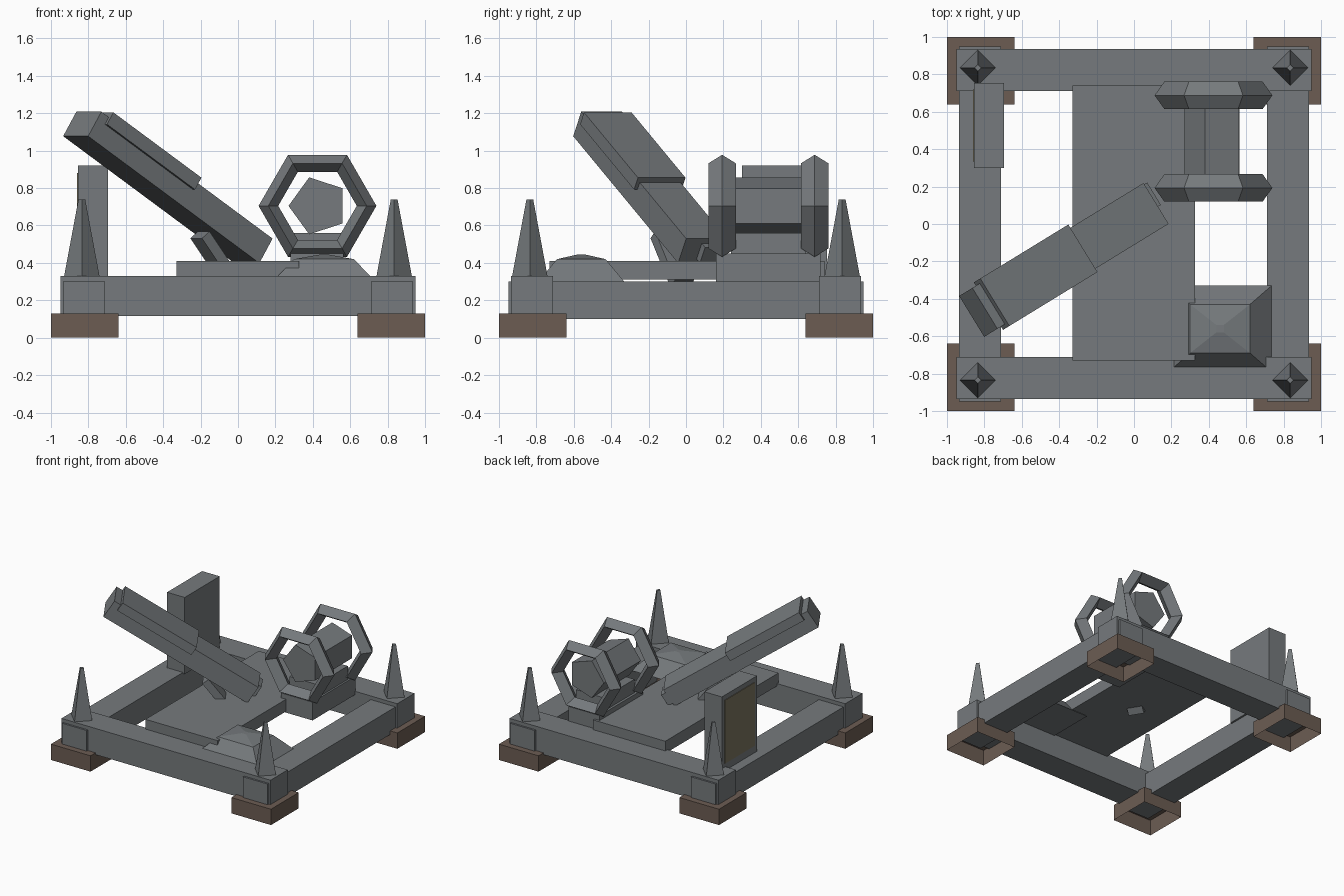
import bpy, bmesh, math
from mathutils import Matrix, Vector

if "Cube" in bpy.data.objects:
    bpy.data.objects.remove(bpy.data.objects["Cube"], do_unlink=True)


def material(name, rgb):
    m = bpy.data.materials.new(name)
    m.use_nodes = True
    m.diffuse_color = (*rgb, 1)
    m.node_tree.nodes["Principled BSDF"].inputs["Base Color"].default_value = (*rgb, 1)
    return m


GREY = material("steel grey", (0.18, 0.195, 0.205))
BROWN = material("brown", (0.15, 0.108, 0.086))
TAN = material("olive tan", (0.2, 0.175, 0.115))


def finish(name, bm, mat):
    bmesh.ops.recalc_face_normals(bm, faces=bm.faces)
    mesh = bpy.data.meshes.new(name)
    bm.to_mesh(mesh)
    bm.free()
    mesh.materials.append(mat)
    ob = bpy.data.objects.new(name, mesh)
    bpy.context.collection.objects.link(ob)
    return ob


def box(name, xs, ys, zs, mat=GREY, frame=Matrix(), open_bottom=False):
    """Box from its ranges, optionally placed in a tilted frame."""
    bm = bmesh.new()
    bmesh.ops.create_cube(bm, size=1)
    if open_bottom:
        low = min(bm.faces, key=lambda f: f.calc_center_median().z)
        bmesh.ops.delete(bm, geom=[low], context='FACES')
    for v in bm.verts:
        v.co = frame @ Vector([(r[0] + r[1]) / 2 + c * (r[1] - r[0])
                               for r, c in zip((xs, ys, zs), v.co)])
    return finish(name, bm, mat)


def loft(name, loops, mat=GREY, closed=False):
    """Skin successive loops of points, capped or joined into a ring."""
    bm = bmesh.new()
    rows = [[bm.verts.new(p) for p in loop] for loop in loops]
    pairs = list(zip(rows, rows[1:]))
    if closed:
        pairs.append((rows[-1], rows[0]))
    else:
        bm.faces.new(rows[0])
        bm.faces.new(rows[-1])
    for a, b in pairs:
        for i in range(len(a)):
            j = (i + 1) % len(a)
            bm.faces.new((a[i], a[j], b[j], b[i]))
    return finish(name, bm, mat)


def span(a, b, sign=1):
    return tuple(sorted((a * sign, b * sign)))


def polygon(n, radius, start=0.0):
    return [(radius * math.cos(start + math.tau * i / n),
             radius * math.sin(start + math.tau * i / n)) for i in range(n)]


# Base frame beams
for side, word in ((-1, "front"), (1, "back")):
    box(word + "_beam", (-0.95, 0.95), span(0.71, 0.935, side), (0.115, 0.33))
for side, word in ((-1, "right"), (1, "left")):
    box(word + "_beam", span(0.71, 0.935, side), (-0.95, 0.95), (0.1, 0.3))

# Hollow feet and corner spikes
for sx, xw in ((-1, "right"), (1, "left")):
    for sy, yw in ((-1, "front"), (1, "back")):
        tag = yw + "_" + xw
        box(tag + "_foot", span(0.64, 1, sx), span(0.64, 1, sy), (0, 0.13),
            BROWN, open_bottom=True)
        loft(tag + "_spike", [[(0.835 * sx + x, 0.835 * sy + y, z)
                               for x, y in polygon(4, r)]
                              for r, z in ((0.1, 0.3), (0.018, 0.74))])

# Deck plate
box("deck", (-0.33, 0.325), (-0.73, 0.74), (0.31, 0.41))

# Tilted arm with its sleeve, brace and end block
yaw = Matrix.Rotation(math.radians(211.5), 4, 'Z')
arm = (Matrix.Translation((0.118, 0.11, 0.53)) @ yaw
       @ Matrix.Rotation(math.radians(-32.3), 4, 'Y'))
box("arm", (0, 1.27), (-0.128, 0.128), (-0.155, 0), frame=arm)
box("arm_sleeve", (0.562, 1.215), (-0.149, 0.149), (-0.045, 0.03), frame=arm)
box("arm_end_block", (-0.04, 0.05), (-0.12, 0.02), (-0.13, -0.03), frame=arm)
brace = (Matrix.Translation((-0.03, -0.02, 0.29)) @ yaw
         @ Matrix.Rotation(math.radians(-52), 4, 'Y'))
box("arm_brace", (0, 0.33), (-0.06, 0.06), (-0.03, 0.03), frame=brace)

# Hexagonal rings with a diamond section, holding a five-sided drum
CX, CZ = 0.425, 0.705
for y, word in ((0.193, "front"), (0.688, "back")):
    loft(word + "_ring", [[(CX + px, y + dy, CZ + pz) for px, pz in polygon(6, r)]
                          for r, dy in ((0.315, 0), (0.263, 0.073),
                                        (0.21, 0), (0.263, -0.073))], closed=True)
loft("drum", [[(CX + 0.005 + px, y, CZ + pz) for px, pz in polygon(5, 0.16, math.pi)]
              for y in (0.2, 0.68)])
box("cradle_base", (0.28, 0.565), (0.16, 0.72), (0.3, 0.45))
box("cradle_top", (0.3, 0.55), (0.24, 0.64), (0.44, 0.56))

# Low faceted mound
mound = loft("mound", [[(0.46 + sx * hx, -0.56 + sy * hy, z)
                        for sx, sy in ((-1, -1), (1, -1), (1, 1), (-1, 1))]
                       for hx, hy, z in ((0.275, 0.23, 0.3), (0.16, 0.13, 0.42),
                                         (0.02, 0.02, 0.445))])

# Upright slab with a side panel
box("slab", (-0.855, -0.695), (0.3, 0.755), (0.29, 0.92))
box("slab_panel", (-0.86, -0.854), (0.335, 0.72), (0.36, 0.88), TAN)
